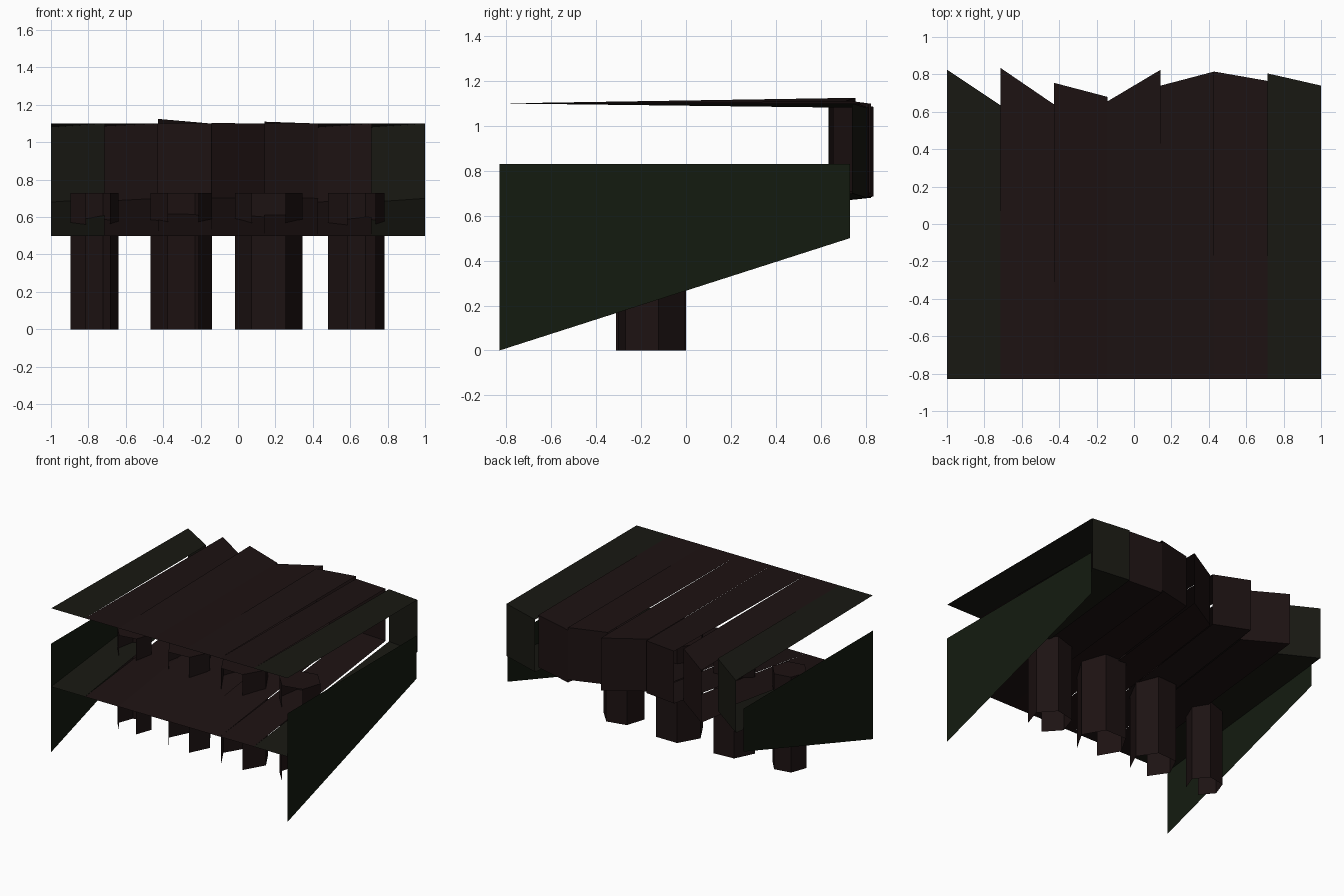
import bpy, math

if "Cube" in bpy.data.objects:
    bpy.data.objects.remove(bpy.data.objects["Cube"])


def material(name, rgb):
    m = bpy.data.materials.new(name)
    m.diffuse_color = (*rgb, 1)
    m.use_nodes = True
    m.node_tree.nodes["Principled BSDF"].inputs["Base Color"].default_value = m.diffuse_color
    return m


BROWN = material("dark_brown", (0.012, 0.006, 0.006))
MIXED = material("brown_green", (0.009, 0.009, 0.006))
GREEN = material("dark_green", (0.007, 0.011, 0.005))


def make(name, verts, faces, mat):
    me = bpy.data.meshes.new(name)
    me.from_pydata(verts, [], faces)
    me.update()
    me.materials.append(mat)
    ob = bpy.data.objects.new(name, me)
    bpy.context.collection.objects.link(ob)
    return ob


FRONT = -0.83
W = 2 / 7

# Ragged plank strips: top sheet, back skirt and lower sheet folded in one strip
# (back y at left, back y at right, height shift of the left back corner)
planks = [(0.825, 0.635, -0.02), (0.835, 0.64, -0.015), (0.755, 0.68, 0.025),
          (0.655, 0.825, 0.003), (0.74, 0.815, 0.01), (0.815, 0.765, -0.02),
          (0.805, 0.74, -0.02)]
for i, (yl, yr, dz) in enumerate(planks):
    verts = []
    for x, y, d in ((-1 + i * W, yl, dz), (-1 + (i + 1) * W, yr, 0)):
        verts += [(x, FRONT, 1.1), (x, y, 1.1 + d), (x, y, 0.7 + d), (x, FRONT, 0.5)]
    faces = [(k, k + 4, k + 5, k + 1) for k in range(3)]
    make(f"plank_strip_{i + 1}", verts, faces, MIXED if i in (0, 6) else BROWN)

# Tapered side panels
for side, x in (("left", -1), ("right", 1)):
    verts = [(x, FRONT, 0), (x, 0.73, 0.5), (x, 0.73, 0.83), (x, FRONT, 0.83)]
    make(f"{side}_side_panel", verts, [(0, 1, 2, 3) if x > 0 else (3, 2, 1, 0)], GREEN)

# Six-sided posts, open at the front and bottom (centre x, radius, turn)
posts = [(-0.7675, 0.13, 10), (-0.3025, 0.165, 4), (0.165, 0.18, 0), (0.6325, 0.155, 12)]
for i, (cx, r, turn) in enumerate(posts):
    ring = [math.radians(-60 + turn + 60 * k) for k in range(6)]
    verts = [(cx + r * math.cos(a), -0.155 + r * math.sin(a), z)
             for z in (0, 0.73) for a in ring]
    faces = [(k, k + 1, k + 7, k + 6) for k in range(5)] + [tuple(range(6, 12))]
    make(f"post_{i + 1}", verts, faces, BROWN)
